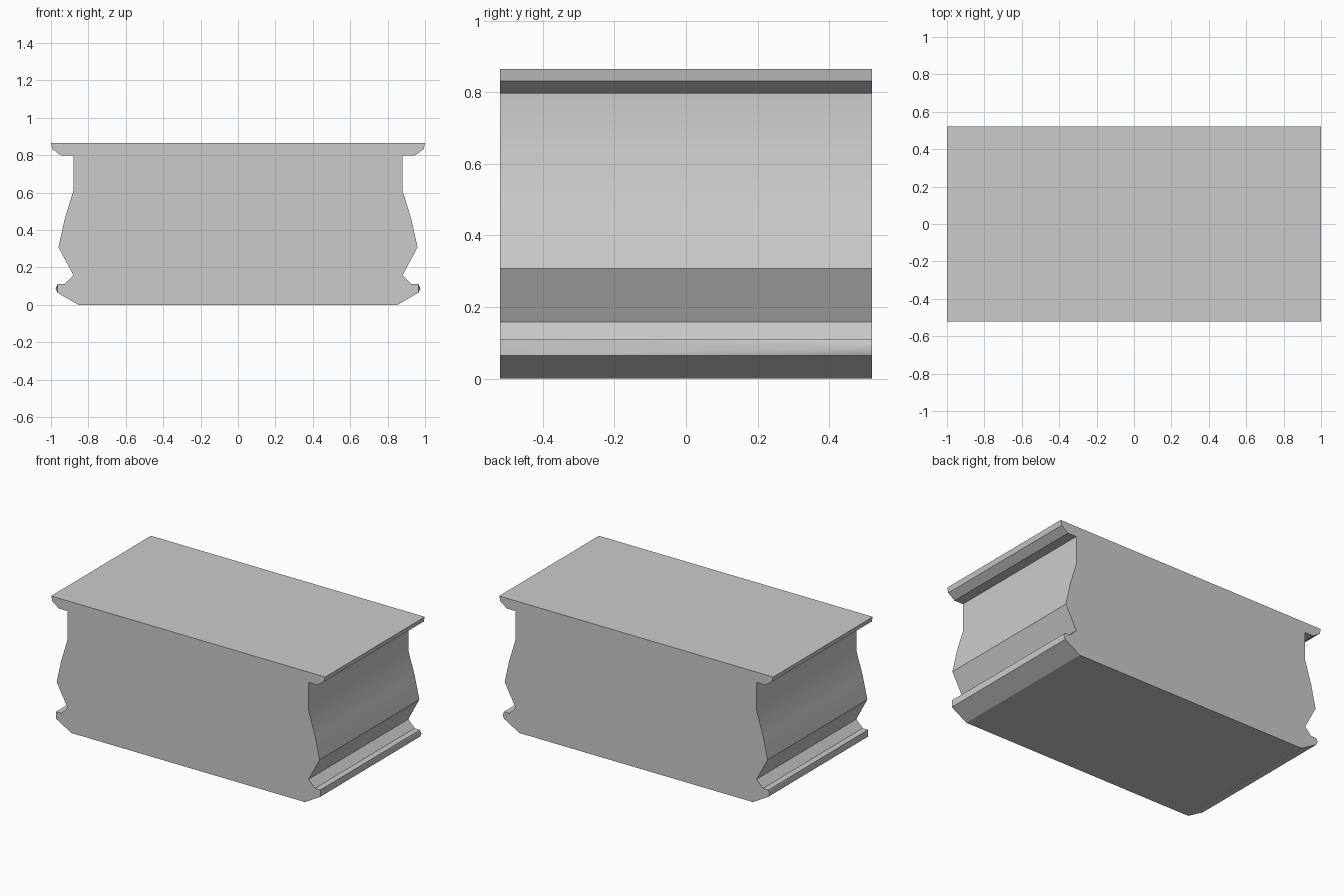
import bpy, bmesh
from math import radians

if "Cube" in bpy.data.objects:
    bpy.data.objects.remove(bpy.data.objects["Cube"])

# Right half of the moulded cross-section, bottom to top (x, z)
PROFILE = [(0.853, 0), (0.965, 0.065), (0.965, 0.11), (0.926, 0.11),
           (0.88, 0.158), (0.96, 0.308), (0.926, 0.46), (0.88, 0.61),
           (0.88, 0.797), (0.944, 0.797), (0.992, 0.832), (1.0, 0.865)]
TIP = (0.975, 0.088)      # extra point on the rear end of the lower lip
HALF_DEPTH = 0.52

bm = bmesh.new()


def build_side(sign):
    """Moulded side wall; returns its front, rear and tip vertices."""
    front = [bm.verts.new((sign * x, -HALF_DEPTH, z)) for x, z in PROFILE]
    back = [bm.verts.new((sign * x, HALF_DEPTH, z)) for x, z in PROFILE]
    tip = bm.verts.new((sign * TIP[0], HALF_DEPTH, TIP[1]))
    for i in range(len(PROFILE) - 1):
        if i == 1:        # lip edge tapers from flat front to pointed rear
            bm.faces.new((front[1], front[2], tip))
            bm.faces.new((front[1], tip, back[1]))
            bm.faces.new((front[2], back[2], tip))
        else:
            bm.faces.new((front[i], front[i + 1], back[i + 1], back[i]))
    return front, back, back[:2] + [tip] + back[2:]


rf, rb, rear_r = build_side(1)
lf, lb, rear_l = build_side(-1)

# Front and rear ends, underside and top slab
bm.faces.new(rf + lf[::-1])
bm.faces.new(rear_r + rear_l[::-1])
bm.faces.new((rf[0], rb[0], lb[0], lf[0]))
bm.faces.new((rf[-1], rb[-1], lb[-1], lf[-1]))
bmesh.ops.recalc_face_normals(bm, faces=bm.faces)

mesh = bpy.data.meshes.new("moulded_block")
bm.to_mesh(mesh)
bm.free()
block = bpy.data.objects.new("moulded_block", mesh)
bpy.context.collection.objects.link(block)

# Soft shading over the shallow bulge, crisp edges elsewhere
bpy.context.view_layer.objects.active = block
block.select_set(True)
bpy.ops.object.shade_smooth_by_angle(angle=radians(28))
